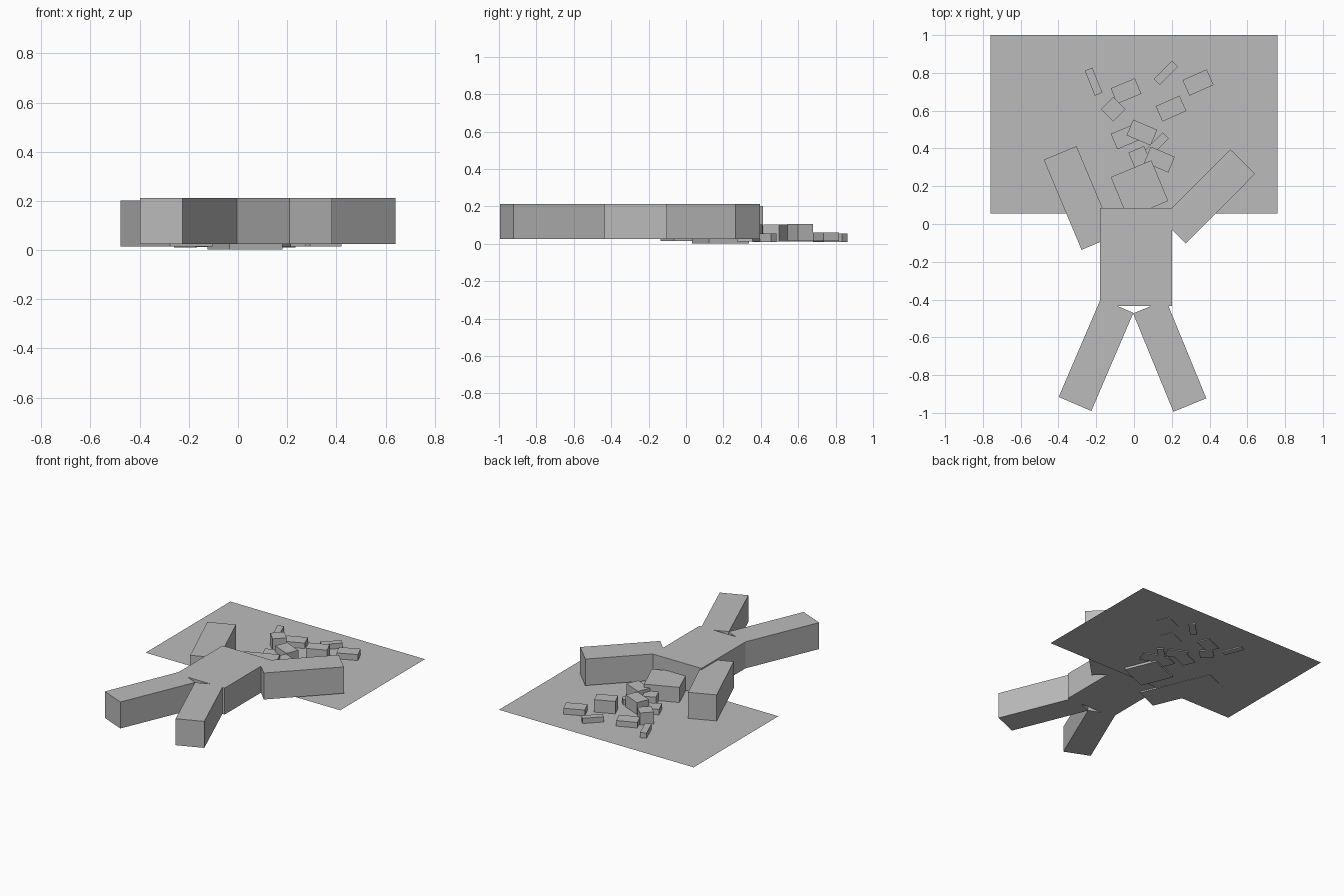
import bpy
import bmesh
import math
from mathutils import Matrix

grey = bpy.data.materials.new("plain_grey")
grey.diffuse_color = (0.5, 0.5, 0.5, 1.0)


def finish(name, bm):
    mesh = bpy.data.meshes.new(name)
    bm.to_mesh(mesh)
    bm.free()
    mesh.materials.append(grey)
    obj = bpy.data.objects.new(name, mesh)
    bpy.context.collection.objects.link(obj)
    return obj


def box(name, x, y, length, width, angle, bottom, top):
    """Box lying flat, its length turned by angle degrees from the x axis."""
    bm = bmesh.new()
    bmesh.ops.create_cube(bm, size=1, matrix=Matrix.Diagonal((length, width, top - bottom, 1)))
    obj = finish(name, bm)
    obj.location = (x, y, (bottom + top) / 2)
    obj.rotation_euler.z = math.radians(angle)
    return obj


# Flat ground sheet
bm = bmesh.new()
bmesh.ops.create_grid(bm, x_segments=1, y_segments=1, size=0.5,
                      matrix=Matrix.Diagonal((1.52, 0.945, 1, 1)))
finish("ground_sheet", bm).location = (0, 0.5275, 0.018)

# Blocky lying figure
LOW, HIGH = 0.025, 0.212
box("torso", 0.01, -0.175, 0.38, 0.52, 0, LOW, HIGH)
box("left_leg", -0.201, -0.693, 0.565, 0.188, 66.8, LOW, HIGH)
box("right_leg", 0.189, -0.698, 0.563, 0.188, 112.3, LOW, HIGH)
box("left_arm", -0.291, 0.138, 0.517, 0.188, 112.8, 0.015, 0.202)
box("right_arm", 0.392, 0.146, 0.52, 0.185, 45.2, LOW, HIGH)
box("head", 0.029, 0.185, 0.233, 0.233, 22.5, 0.002, 0.125)

# Scattered rubble: x, y, length, width, angle, bottom, top
rubble = [
    (-0.214, 0.754, 0.143, 0.043, 112, 0.010, 0.055),
    (-0.042, 0.704, 0.138, 0.089, 22.5, 0.012, 0.057),
    (-0.110, 0.608, 0.091, 0.091, 45, 0.012, 0.103),
    (0.169, 0.800, 0.138, 0.044, 45, 0.010, 0.055),
    (0.339, 0.749, 0.140, 0.090, 24, 0.015, 0.060),
    (0.196, 0.611, 0.138, 0.089, 24, 0.015, 0.106),
    (-0.042, 0.463, 0.138, 0.089, 23, 0.012, 0.057),
    (0.042, 0.484, 0.138, 0.090, -23, 0.012, 0.102),
    (0.119, 0.420, 0.138, 0.044, 45, 0.010, 0.055),
    (0.135, 0.341, 0.138, 0.090, -23, 0.012, 0.102),
    (0.029, 0.354, 0.090, 0.090, 23, 0.012, 0.080),
]
for i, spec in enumerate(rubble):
    box(f"rubble_block_{i + 1}", *spec)
